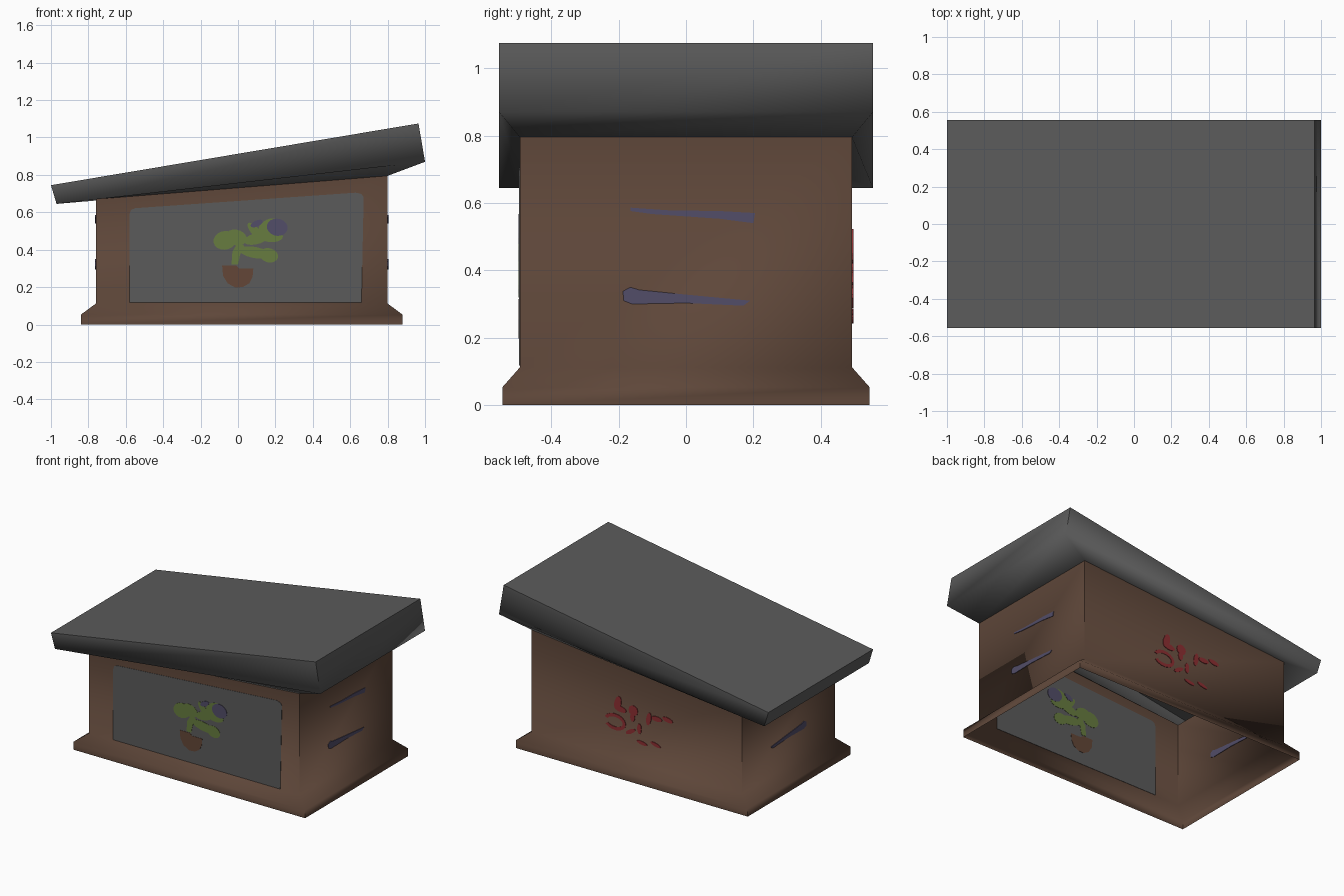
import bpy, bmesh, math
from mathutils import Vector

if "Cube" in bpy.data.objects:
    bpy.data.objects.remove(bpy.data.objects["Cube"])


def mat(name, rgb):
    m = bpy.data.materials.new(name)
    m.diffuse_color = (*rgb, 1)
    m.use_nodes = True
    m.node_tree.nodes["Principled BSDF"].inputs["Base Color"].default_value = m.diffuse_color
    return m


BROWN = mat("brown_wood", (0.112, 0.062, 0.041))
GREY = mat("slate_grey", (0.105, 0.105, 0.105))
GREEN = mat("leaf_green", (0.135, 0.20, 0.05))
PURPLE = mat("dusk_purple", (0.085, 0.075, 0.14))
RED = mat("paint_red", (0.27, 0.028, 0.032))
CLAY = mat("clay_brown", (0.125, 0.062, 0.038))


def finish(bm, name, material, angle=None):
    me = bpy.data.meshes.new(name)
    bm.to_mesh(me)
    bm.free()
    ob = bpy.data.objects.new(name, me)
    bpy.context.collection.objects.link(ob)
    me.materials.append(material)
    if angle:
        bpy.ops.object.select_all(action='DESELECT')
        ob.select_set(True)
        bpy.context.view_layer.objects.active = ob
        bpy.ops.object.shade_smooth_by_angle(angle=math.radians(angle))
    return ob


def loft(name, rings, material, angle, cap=False):
    """Rings are (x left, z left, x right, z right, half depth), bottom to top."""
    bm = bmesh.new()
    loops = []
    for xl, zl, xr, zr, d in rings:
        loops.append([bm.verts.new(p) for p in
                      ((xl, -d, zl), (xr, -d, zr), (xr, d, zr), (xl, d, zl))])
    for a, b in zip(loops, loops[1:]):
        for i in range(4):
            j = (i + 1) % 4
            bm.faces.new((a[i], a[j], b[j], b[i]))
    if cap:
        bm.faces.new(loops[-1])
    return finish(bm, name, material, angle)


# Open-bottomed body with flared base and sloping top
loft("body", [(-0.84, 0, 0.88, 0, 0.545), (-0.84, 0.053, 0.88, 0.053, 0.545),
              (-0.76, 0.112, 0.80, 0.112, 0.493), (-0.76, 0.67, 0.80, 0.795, 0.493)],
     BROWN, 60)

# Sloping roof: underside lip, skirt, top
loft("roof", [(-0.76, 0.67, 0.80, 0.795, 0.493), (-0.97, 0.645, 1.0, 0.87, 0.555),
              (-1.0, 0.745, 0.965, 1.075, 0.555)], GREY, 80, cap=True)

# Thin painted plates, centred on the wall so they show on both sides
WALLS = {
    "front": lambda u, z, o: (u, -0.493 + o, z),
    "back": lambda u, z, o: (u, 0.493 + o, z),
    "right": lambda u, z, o: (0.80 + o, u, z),
    "left": lambda u, z, o: (-0.76 + o, u, z),
}


def plate(name, wall, pts, material, half=0.0035):
    bm = bmesh.new()
    f = WALLS[wall]
    a = [bm.verts.new(f(u, z, -half)) for u, z in pts]
    b = [bm.verts.new(f(u, z, half)) for u, z in pts]
    n = len(pts)
    bm.faces.new(a)
    bm.faces.new(b)
    for i in range(n):
        j = (i + 1) % n
        bm.faces.new((a[i], a[j], b[j], b[i]))
    bmesh.ops.recalc_face_normals(bm, faces=bm.faces)
    return finish(bm, name, material)


def blob(cx, cz, rx, rz, tilt=0, n=18):
    c, s = math.cos(math.radians(tilt)), math.sin(math.radians(tilt))
    out = []
    for i in range(n):
        t = 2 * math.pi * i / n
        x, z = rx * math.cos(t), rz * math.sin(t)
        out.append((cx + x * c - z * s, cz + x * s + z * c))
    return out


def arc(cx, cz, rx, rz, t0, t1, w, n=14):
    def row(k):
        return [(cx + (rx - k) * math.cos(math.radians(t0 + (t1 - t0) * i / n)),
                 cz + (rz - k) * math.sin(math.radians(t0 + (t1 - t0) * i / n)))
                for i in range(n + 1)]
    return row(0) + row(w)[::-1]


# Front panel with rounded upper corners
plate("front_panel", "front",
      [(-0.58, 0.117), (0.66, 0.117), (0.672, 0.68), (0.66, 0.698), (0.63, 0.705),
       (-0.55, 0.622), (-0.572, 0.613), (-0.58, 0.59)], GREY, 0.002)

# Potted plant on the panel
plate("plant_pot", "front",
      [(-0.085, 0.315), (-0.08, 0.26), (-0.055, 0.22), (-0.015, 0.198), (0.025, 0.2),
       (0.06, 0.22), (0.078, 0.255), (0.082, 0.3), (0.005, 0.3), (-0.01, 0.315)], CLAY)
plate("plant_stem", "front",
      [(-0.035, 0.32), (0.0, 0.32), (0.01, 0.37), (0.035, 0.42), (0.0, 0.44),
       (-0.03, 0.39)], GREEN)
leaves = [(-0.07, 0.45, 0.062, 0.05, 10), (-0.01, 0.465, 0.058, 0.042, -15),
          (0.09, 0.385, 0.085, 0.03, -10), (0.165, 0.37, 0.05, 0.038, -15),
          (0.10, 0.46, 0.07, 0.03, 15), (0.18, 0.47, 0.06, 0.03, 0),
          (0.09, 0.50, 0.055, 0.022, -50), (0.16, 0.53, 0.055, 0.03, 30)]
for i, a in enumerate(leaves):
    plate(f"leaf_{i + 1}", "front", blob(*a), GREEN)
plate("flower_large", "front", blob(0.21, 0.52, 0.056, 0.046, -10), PURPLE, 0.0045)
plate("flower_small", "front", blob(0.10, 0.54, 0.035, 0.016, 25), PURPLE, 0.0045)

# Two tapered paint strokes on each end wall
upper = [(-0.165, 0.576), (-0.10, 0.567), (0.10, 0.553), (0.20, 0.54), (0.205, 0.57),
         (0.10, 0.576), (-0.05, 0.578), (-0.165, 0.586)]
lower = [(-0.185, 0.31), (-0.16, 0.30), (0.0, 0.303), (0.17, 0.295), (0.19, 0.31),
         (0.0, 0.328), (-0.14, 0.342), (-0.165, 0.35), (-0.187, 0.338)]
for wall in ("right", "left"):
    plate(f"{wall}_upper_stroke", wall, upper, PURPLE)
    plate(f"{wall}_lower_stroke", wall, lower, PURPLE)

# Loose red splashes on the back
splashes = [(0.16, 0.475, 0.025, 0.05, 15), (0.14, 0.44, 0.045, 0.02, 5),
            (0.045, 0.455, 0.035, 0.035, 0), (0.05, 0.41, 0.018, 0.03, 0),
            (-0.07, 0.43, 0.018, 0.045, 10), (-0.13, 0.445, 0.04, 0.017, 0),
            (-0.21, 0.46, 0.04, 0.016, 10), (0.065, 0.31, 0.04, 0.014, -30),
            (0.0, 0.345, 0.016, 0.035, 0), (-0.02, 0.255, 0.04, 0.012, 10),
            (-0.12, 0.27, 0.04, 0.012, 15)]
for i, a in enumerate(splashes):
    plate(f"red_splash_{i + 1}", "back", blob(*a, n=10), RED)
plate("red_curl", "back", arc(0.18, 0.345, 0.08, 0.055, 20, 330, 0.022), RED)
